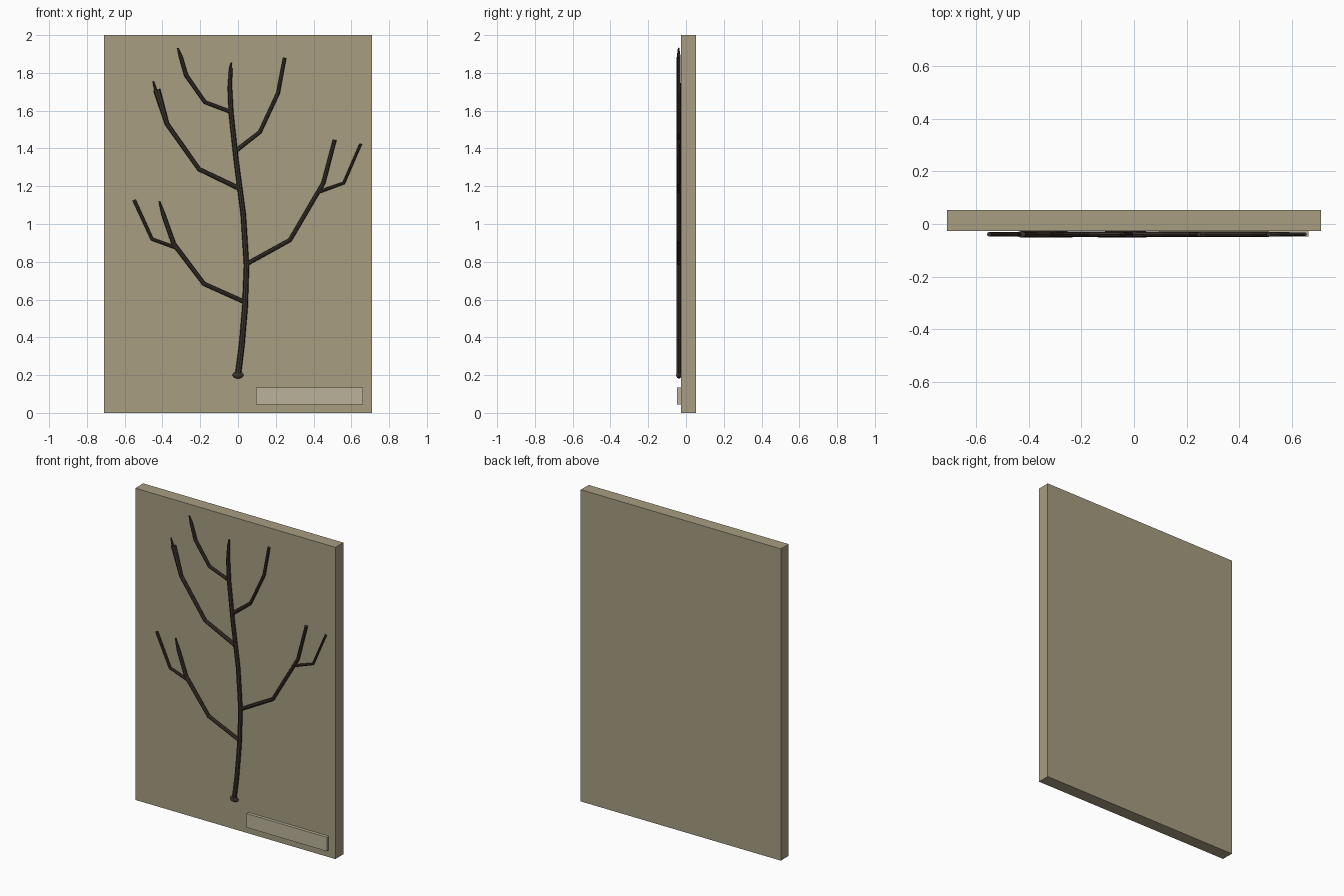
import bpy, bmesh
from math import cos, sin, pi
from mathutils import Vector

if "Cube" in bpy.data.objects:
    bpy.data.objects.remove(bpy.data.objects["Cube"])


def material(name, rgb):
    m = bpy.data.materials.new(name)
    m.diffuse_color = (*rgb, 1)
    m.use_nodes = True
    m.node_tree.nodes["Principled BSDF"].inputs["Base Color"].default_value = m.diffuse_color
    return m


STONE = material("tan_board", (0.39, 0.34, 0.22))
PLATE = material("pale_plate", (0.50, 0.45, 0.32))
BARK = material("dark_bark", (0.045, 0.035, 0.027))
FRONT = -0.027   # front face of the board
TWIG_Y = -0.039  # centre plane of the branches


def finish(name, bm, mat):
    bmesh.ops.recalc_face_normals(bm, faces=bm.faces)
    me = bpy.data.meshes.new(name)
    bm.to_mesh(me)
    bm.free()
    ob = bpy.data.objects.new(name, me)
    bpy.context.collection.objects.link(ob)
    me.materials.append(mat)
    return ob


def box(name, lo, hi, mat):
    bm = bmesh.new()
    bmesh.ops.create_cube(bm, size=1)
    for v in bm.verts:
        v.co = [(a + b) / 2 + c * (b - a) for a, b, c in zip(lo, hi, v.co)]
    return finish(name, bm, mat)


def branch(name, points, sides=8):
    """Tapered tube through (x, z, radius) points, lying on the board."""
    bm = bmesh.new()
    pts = [Vector((x, 0, z)) for x, z, r in points]
    rings = []
    for i, (p, (_, _, r)) in enumerate(zip(pts, points)):
        before = (p - pts[i - 1]).normalized() if i else None
        after = (pts[i + 1] - p).normalized() if i < len(pts) - 1 else None
        t = ((before or after) + (after or before)).normalized()
        across = Vector((-t.z, 0, t.x))
        depth = min(r, 0.012)
        rings.append([bm.verts.new(p + across * r * cos(a) + Vector((0, TWIG_Y + depth * sin(a), 0)))
                      for a in (2 * pi * k / sides for k in range(sides))])
    for a, b in zip(rings, rings[1:]):
        for k in range(sides):
            n = (k + 1) % sides
            bm.faces.new((a[k], a[n], b[n], b[k]))
    bm.faces.new(rings[0])
    bm.faces.new(rings[-1])
    return finish(name, bm, BARK)


# Board and blank label plate
box("back_board", (-0.71, FRONT, 0), (0.71, 0.053, 2), STONE)
box("label_plate", (0.095, -0.047, 0.045), (0.663, FRONT, 0.135), PLATE)

# Main stem
branch("main_stem", [(0, 0.2, .016), (0.02, 0.36, .015), (0.037, 0.56, .015), (0.045, 0.78, .014),
                     (0.028, 1.05, .014), (-0.01, 1.34, .013), (-0.037, 1.59, .013),
                     (-0.043, 1.72, .012), (-0.039, 1.82, .009), (-0.036, 1.855, .004)])

# Side branches and their forks
branch("lower_left_branch", [(0.035, 0.587, .011), (-0.18, 0.683, .011), (-0.34, 0.894, .012),
                             (-0.395, 1.05, .011), (-0.416, 1.12, .004)])
branch("lower_left_fork", [(-0.325, 0.873, .009), (-0.455, 0.92, .009), (-0.55, 1.127, .009)])
branch("right_branch", [(0.045, 0.788, .011), (0.275, 0.915, .011), (0.452, 1.217, .011),
                        (0.512, 1.446, .010)])
branch("right_fork", [(0.423, 1.168, .009), (0.56, 1.217, .008), (0.65, 1.425, .007)])
branch("upper_left_branch", [(0.003, 1.19, .012), (-0.206, 1.29, .011), (-0.376, 1.53, .012),
                             (-0.43, 1.71, .019)])
branch("upper_left_tip", [(-0.43, 1.69, .009), (-0.449, 1.755, .004)])
branch("upper_right_branch", [(-0.008, 1.39, .011), (0.116, 1.487, .010), (0.212, 1.693, .010),
                              (0.247, 1.88, .009)])
branch("top_left_branch", [(-0.037, 1.593, .010), (-0.175, 1.645, .010), (-0.275, 1.788, .011),
                           (-0.303, 1.885, .010), (-0.319, 1.932, .004)])

# Swollen stem foot
bm = bmesh.new()
bmesh.ops.create_uvsphere(bm, u_segments=12, v_segments=8, radius=1)
for v in bm.verts:
    v.co = (v.co.x * 0.029, TWIG_Y + 0.001 + v.co.y * 0.014, 0.2 + v.co.z * 0.018)
finish("stem_foot", bm, BARK)
